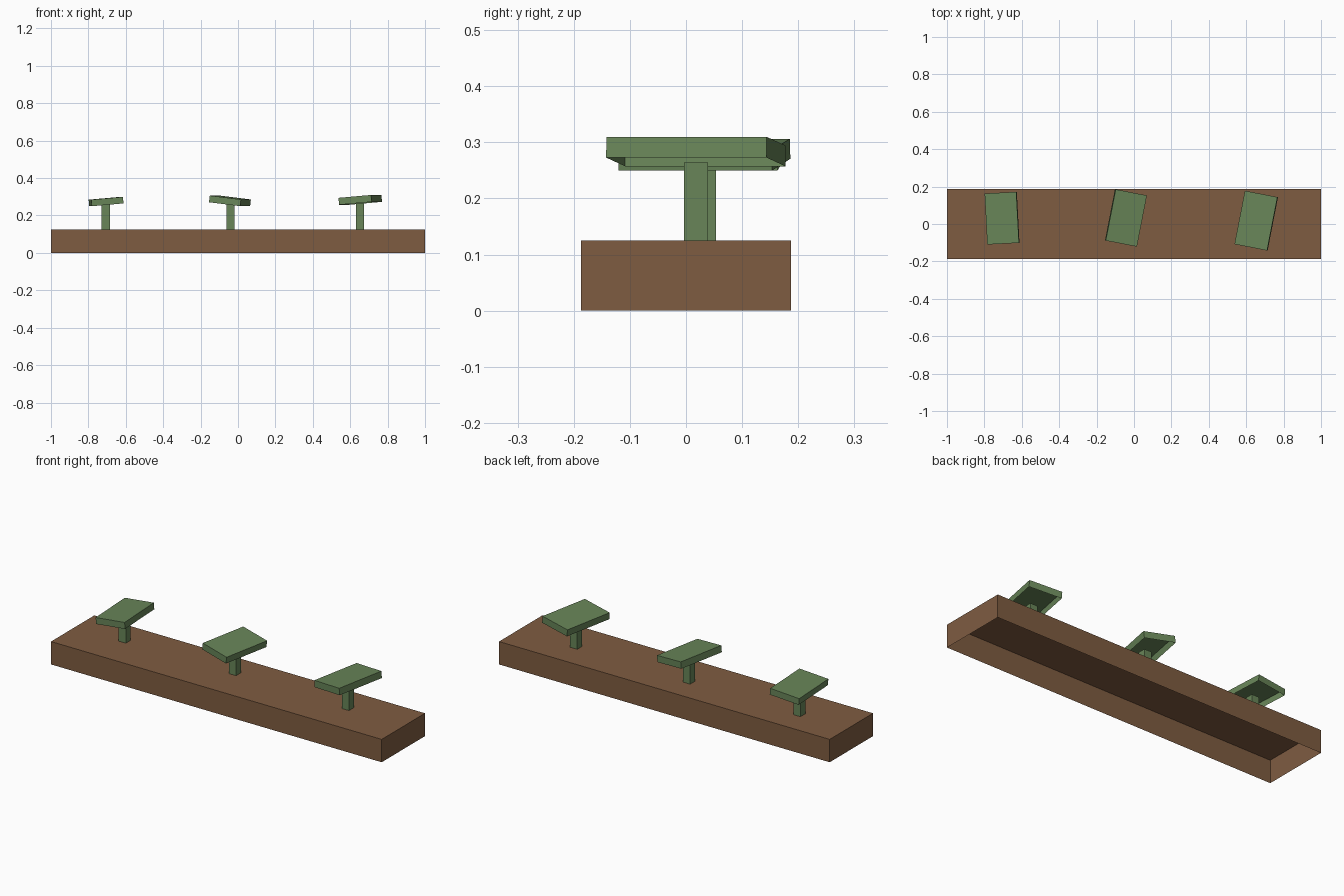
import bpy, bmesh
from math import radians
from mathutils import Matrix, Vector

old = bpy.data.objects.get("Cube")
if old:
    bpy.data.objects.remove(old, do_unlink=True)


def make_material(name, rgb):
    mat = bpy.data.materials.new(name)
    mat.use_nodes = True
    mat.diffuse_color = (*rgb, 1)
    mat.node_tree.nodes["Principled BSDF"].inputs["Base Color"].default_value = (*rgb, 1)
    return mat


def open_box(name, size, top_centre, mat, yaw=0, roll=0):
    """Thin box without a bottom face, its origin at the centre of its top."""
    bm = bmesh.new()
    bmesh.ops.create_cube(bm, size=1)
    bmesh.ops.translate(bm, verts=bm.verts, vec=(0, 0, -0.5))
    bmesh.ops.scale(bm, verts=bm.verts, vec=size)
    bottom = [f for f in bm.faces if f.normal.z < -0.5]
    bmesh.ops.delete(bm, geom=bottom, context='FACES_ONLY')
    mesh = bpy.data.meshes.new(name)
    bm.to_mesh(mesh)
    bm.free()
    mesh.materials.append(mat)
    obj = bpy.data.objects.new(name, mesh)
    obj.matrix_world = (Matrix.Translation(Vector(top_centre))
                        @ Matrix.Rotation(radians(yaw), 4, 'Z')
                        @ Matrix.Rotation(radians(roll), 4, 'Y'))
    bpy.context.collection.objects.link(obj)
    return obj


brown = make_material("earth brown", (0.212, 0.107, 0.053))
green = make_material("leaf green", (0.138, 0.235, 0.098))

# Long planter base, hollow underneath
BASE_TOP = 0.125
open_box("base", (2, 0.374, BASE_TOP), (0, 0, BASE_TOP), brown)

# Three sprouts: position, cap top height, cap size, yaw and sideways tilt
sprouts = [
    ("right", -0.707, 0.031, 0.292, (0.170, 0.273, 0.035), 3, -5),
    ("middle", -0.041, 0.032, 0.296, (0.171, 0.279, 0.036), -11, 7),
    ("left", 0.652, 0.018, 0.302, (0.178, 0.291, 0.037), -11, -5),
]
STEM, STEM_TOP = 0.043, 0.264
for side, x, y, z, size, yaw, roll in sprouts:
    open_box(f"{side}_stem", (STEM, STEM, STEM_TOP - BASE_TOP), (x, y, STEM_TOP), green)
    open_box(f"{side}_leaf_cap", size, (x, y, z), green, yaw, roll)
